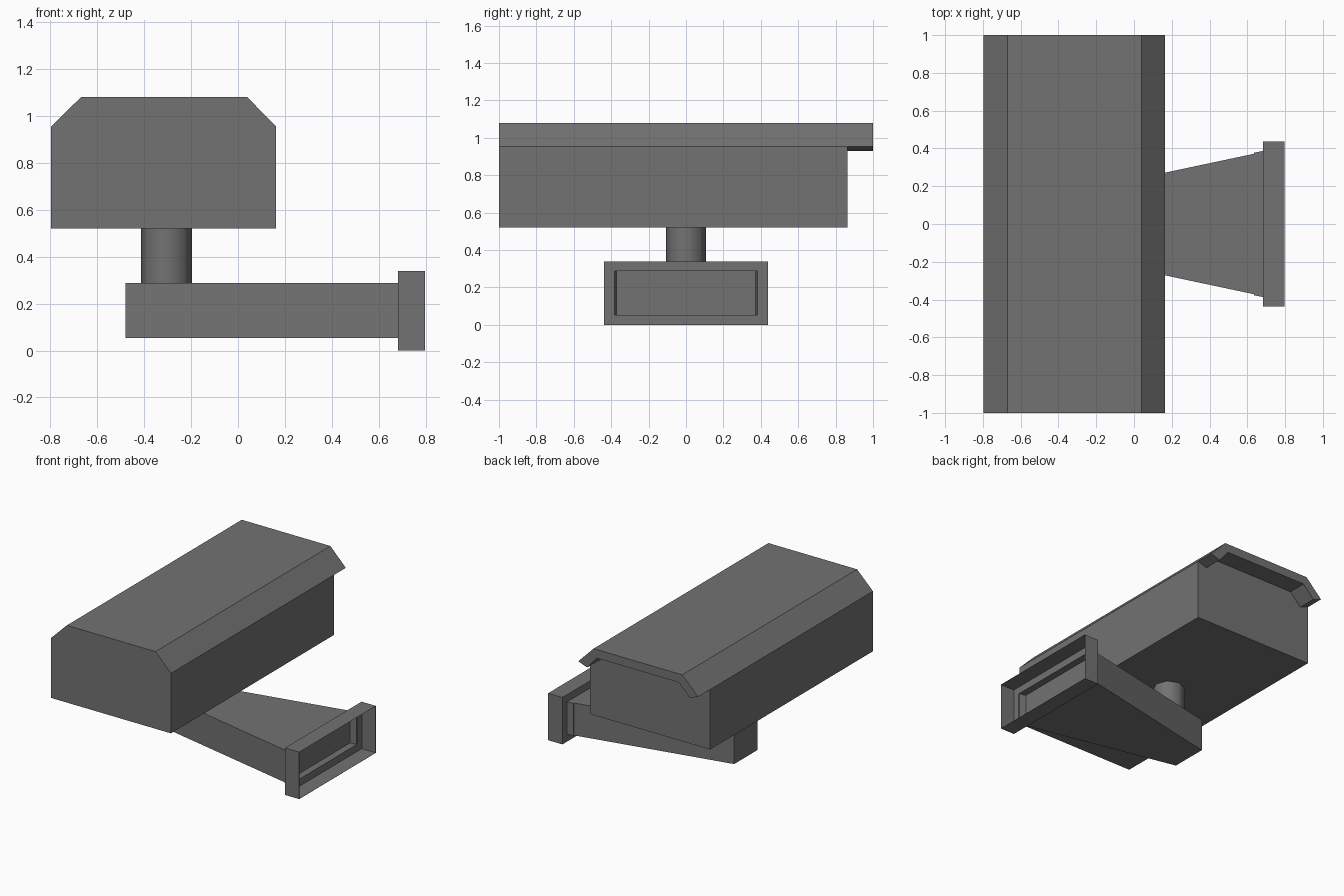
import bpy, bmesh

if "Cube" in bpy.data.objects:
    bpy.data.objects.remove(bpy.data.objects["Cube"])

# Dark grey paint
paint = bpy.data.materials.new("dark_grey")
paint.diffuse_color = (0.17, 0.17, 0.17, 1)
paint.use_nodes = True
paint.node_tree.nodes["Principled BSDF"].inputs["Base Color"].default_value = paint.diffuse_color


def loft(name, rings):
    """Skin a series of closed rings and cap both ends."""
    bm = bmesh.new()
    loops = [[bm.verts.new(p) for p in ring] for ring in rings]
    n = len(loops[0])
    for a, b in zip(loops, loops[1:]):
        for i in range(n):
            j = (i + 1) % n
            bm.faces.new((a[i], a[j], b[j], b[i]))
    bm.faces.new(loops[0])
    bm.faces.new(loops[-1])
    bmesh.ops.recalc_face_normals(bm, faces=bm.faces)
    mesh = bpy.data.meshes.new(name)
    bm.to_mesh(mesh)
    bm.free()
    mesh.materials.append(paint)
    ob = bpy.data.objects.new(name, mesh)
    bpy.context.collection.objects.link(ob)
    return ob


def extrude_y(name, profile, y0, y1):
    return loft(name, [[(x, y, z) for x, z in profile] for y in (y0, y1)])


def rect(x, half_y, z0, z1):
    return [(x, -half_y, z0), (x, half_y, z0), (x, half_y, z1), (x, -half_y, z1)]


# Housing with chamfered top
roof = [(-0.797, 0.955), (-0.67, 1.08), (0.04, 1.08), (0.163, 0.955)]
extrude_y("housing", roof + [(0.163, 0.521), (-0.797, 0.521)], -1.0, 0.863)

# Visor overhanging the lens end
inner = [(0.09, 0.93), (0.015, 1.018), (-0.645, 1.018), (-0.73, 0.93)]
extrude_y("visor", roof + inner, 0.863, 1.0)

# Round post under the housing
bpy.ops.mesh.primitive_cylinder_add(vertices=8, radius=0.108, depth=0.25,
                                    location=(-0.305, 0, 0.405))
post = bpy.context.object
post.name = "post"
post.data.materials.append(paint)
bpy.ops.object.shade_smooth_by_angle(angle=0.9)

# Tapered arm running into the open wall flange with a shallow recess
loft("arm_and_wall_flange", [
    rect(-0.48, 0.135, 0.053, 0.287),
    rect(0.683, 0.382, 0.053, 0.287),
    rect(0.683, 0.438, 0.0, 0.34),
    rect(0.797, 0.438, 0.0, 0.34),
    rect(0.797, 0.437, 0.001, 0.339),
    rect(0.685, 0.437, 0.001, 0.339),
    rect(0.685, 0.387, 0.053, 0.287),
    rect(0.635, 0.377, 0.053, 0.287),
])
